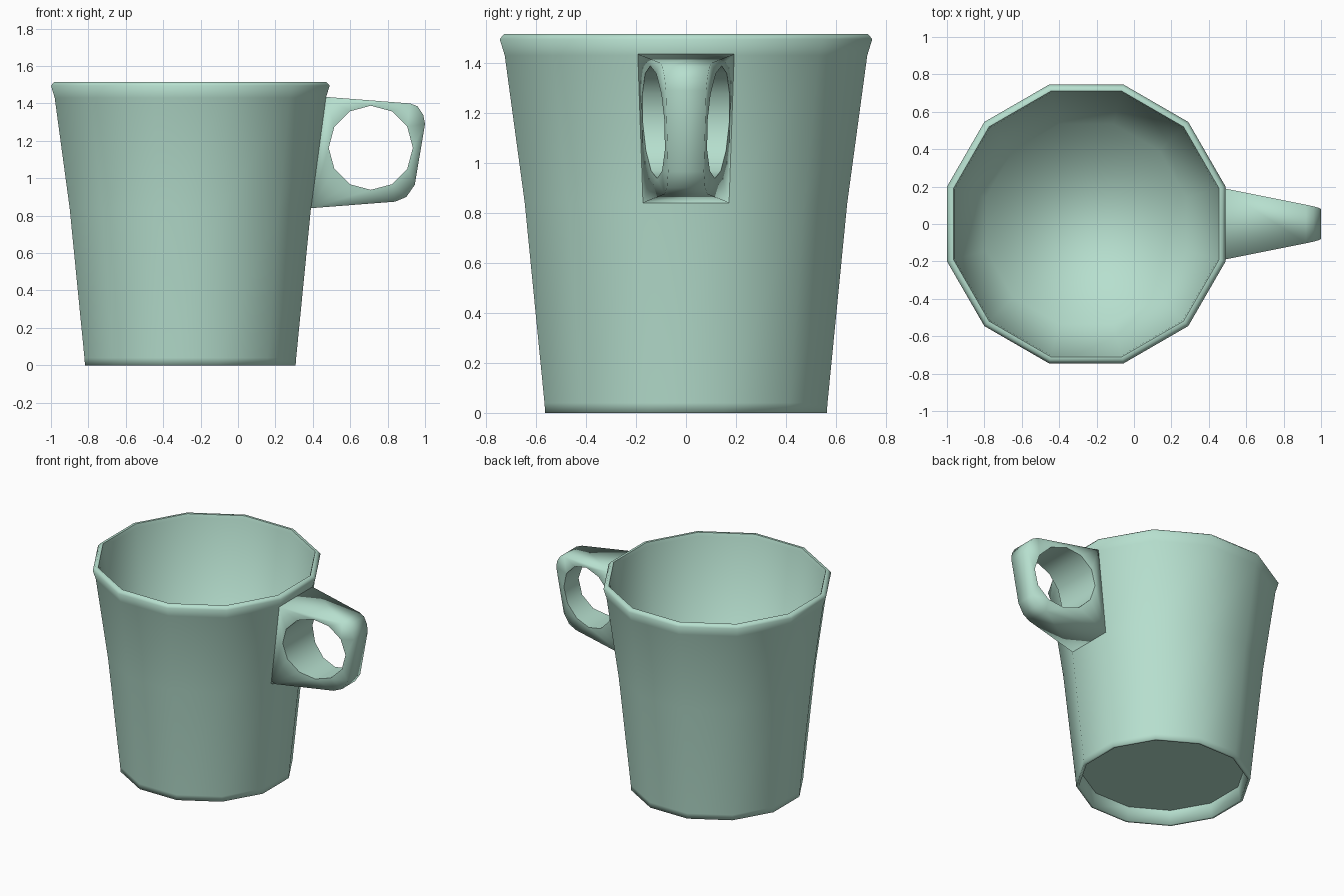
import bpy, bmesh, math

if "Cube" in bpy.data.objects:
    bpy.data.objects.remove(bpy.data.objects["Cube"])

mat = bpy.data.materials.new("pale_mint")
mat.diffuse_color = (0.47, 0.74, 0.62, 1)
mat.use_nodes = True
mat.node_tree.nodes["Principled BSDF"].inputs["Base Color"].default_value = mat.diffuse_color


def finish(bm, name):
    bmesh.ops.recalc_face_normals(bm, faces=bm.faces)
    for f in bm.faces:
        f.smooth = True
    me = bpy.data.meshes.new(name)
    bm.to_mesh(me)
    bm.free()
    me.materials.append(mat)
    ob = bpy.data.objects.new(name, me)
    bpy.context.collection.objects.link(ob)
    return ob


# cup: 12-sided lathe, (apothem, z) from the recessed underside round to the inner floor
N, CX = 12, -0.255
profile = [(0.53, 0.10), (0.545, 0.0), (0.563, 0.0), (0.566, 0.04), (0.645, 0.84),
           (0.725, 1.43), (0.745, 1.495), (0.728, 1.515), (0.71, 1.515),
           (0.703, 1.49), (0.535, 0.16)]
SHARP_RINGS = (0, 8)  # underside corner and inner lip
bm = bmesh.new()
rings = []
for a, z in profile:
    r = a / math.cos(math.pi / N)
    rings.append([bm.verts.new((CX + r * math.cos((i + 0.5) * 2 * math.pi / N),
                                r * math.sin((i + 0.5) * 2 * math.pi / N), z))
                  for i in range(N)])
for lo, hi in zip(rings, rings[1:]):
    for i in range(N):
        j = (i + 1) % N
        bm.faces.new((lo[i], lo[j], hi[j], hi[i]))
bm.faces.new(rings[0])
bm.faces.new(rings[-1])
for k in SHARP_RINGS:
    for i in range(N):
        bm.edges.get((rings[k][i], rings[k][(i + 1) % N])).smooth = False
finish(bm, "cup_body")

# handle: tapered loop growing out of the flat +x side, with a 12-sided hole
outline = [(0.39, 0.84), (0.84, 0.875), (0.90, 0.90), (0.945, 0.965),
           (1.0, 1.29), (0.99, 1.34), (0.96, 1.385), (0.92, 1.40), (0.47, 1.435)]
hole = [(0.71 + 0.225 * math.cos(i * math.pi / 6), 1.163 + 0.225 * math.sin(i * math.pi / 6))
        for i in range(12)]
bm = bmesh.new()
loops = {}
for s in (-1, 1):
    edges = []
    for key, pts in (("outer", outline), ("hole", hole)):
        vs = [bm.verts.new((x, s * (0.197 - 0.195 * x + 0.061 * z), z)) for x, z in pts]
        loops[key, s] = vs
        for i in range(len(vs)):
            e = bm.edges.new((vs[i], vs[(i + 1) % len(vs)]))
            e.smooth = key == "outer"
            edges.append(e)
    bmesh.ops.triangle_fill(bm, use_beauty=True, use_dissolve=False, edges=edges)
for key in ("outer", "hole"):
    a, b = loops[key, -1], loops[key, 1]
    for i in range(len(a)):
        j = (i + 1) % len(a)
        bm.faces.new((a[i], a[j], b[j], b[i]))
finish(bm, "handle")
